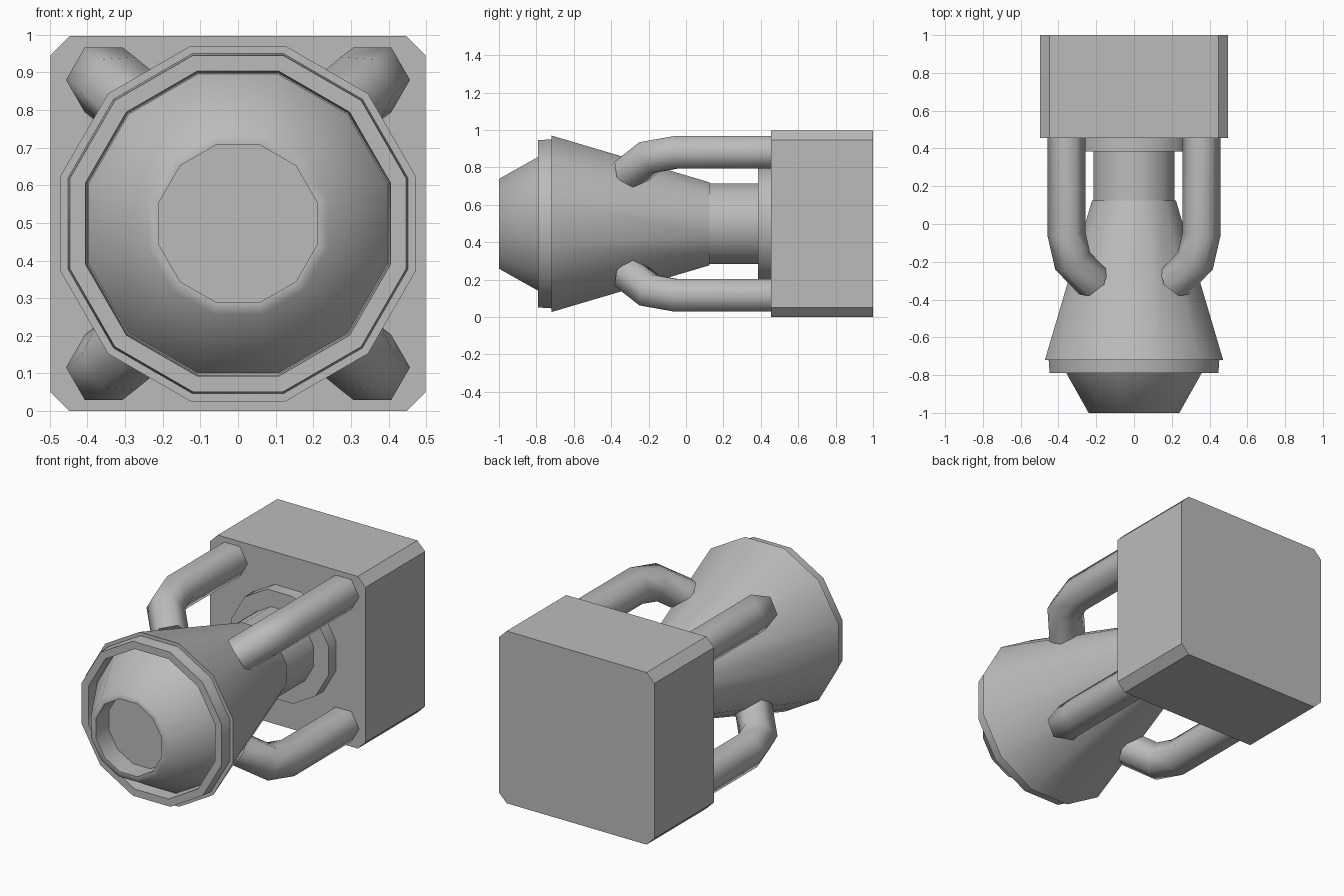
import bpy, bmesh
from math import radians, cos, sin, tau
from mathutils import Vector

if "Cube" in bpy.data.objects:
    bpy.data.objects.remove(bpy.data.objects["Cube"])

CZ = 0.498  # height of the central axis

grey = bpy.data.materials.new("plain grey")
grey.use_nodes = True
grey.diffuse_color = (0.5, 0.5, 0.5, 1)
grey.node_tree.nodes["Principled BSDF"].inputs["Base Color"].default_value = (0.5, 0.5, 0.5, 1)


def finish(name, bm, smooth=None):
    bmesh.ops.recalc_face_normals(bm, faces=bm.faces)
    mesh = bpy.data.meshes.new(name)
    bm.to_mesh(mesh)
    bm.free()
    mesh.materials.append(grey)
    obj = bpy.data.objects.new(name, mesh)
    obj.location.z = CZ
    bpy.context.collection.objects.link(obj)
    if smooth:
        bpy.ops.object.select_all(action='DESELECT')
        obj.select_set(True)
        bpy.context.view_layer.objects.active = obj
        bpy.ops.object.shade_smooth_by_angle(angle=radians(smooth))
    return obj


def skin(rings, closed=False):
    """Bridge successive rings of points; cap the ends unless closed."""
    bm = bmesh.new()
    loops = [[bm.verts.new(p) for p in ring] for ring in rings]
    n = len(loops[0])
    pairs = list(zip(loops, loops[1:]))
    if closed:
        pairs.append((loops[-1], loops[0]))
    for a, b in pairs:
        for i in range(n):
            j = (i + 1) % n
            bm.faces.new((a[i], a[j], b[j], b[i]))
    if not closed:
        bm.faces.new(loops[0])
        bm.faces.new(loops[-1])
    return bm


def turned(name, profile, smooth=40, closed=False):
    """Twelve-sided solid along y from (flat radius, y) pairs."""
    angles = [tau * (i + 0.5) / 12 for i in range(12)]
    k = 1 / cos(tau / 24)
    rings = [[(r * k * cos(a), y, r * k * sin(a)) for a in angles] for r, y in profile]
    return finish(name, skin(rings, closed), smooth)


# Rear block with chamfered long edges
bm = bmesh.new()
bmesh.ops.create_cube(bm, size=1)
for v in bm.verts:
    v.co = (v.co.x * 2 * CZ, 0.455 if v.co.y < 0 else 1, v.co.z * 2 * CZ)
long_edges = [e for e in bm.edges if abs(e.verts[0].co.y - e.verts[1].co.y) > 0.1]
bmesh.ops.bevel(bm, geom=long_edges, offset=0.05, segments=1, affect='EDGES')
finish("rear_block", bm)

# Central stack
turned("flange", [(0.31, 0.46), (0.31, 0.385)])
turned("neck", [(0.215, 0.39), (0.215, 0.12)])
turned("nozzle_body", [(0.222, 0.125), (0.472, -0.72)])
turned("front_ring", [(0.452, -0.715), (0.447, -0.79), (0.405, -0.79), (0.4, -0.715)], closed=True)
turned("hollow_tip", [(0.4, -0.715), (0.24, -1), (0.21, -1), (0.21, -0.88)], smooth=65)

# Bent hexagonal struts, mirrored to all four corners
path = [Vector(p) for p in ((0.357, 0.46, 0.382), (0.357, -0.055, 0.382),
                            (0.325, -0.195, 0.357), (0.215, -0.31, 0.267))]
dirs = [(b - a).normalized() for a, b in zip(path, path[1:])]
ring = [path[0] + Vector((0.1 * cos(tau * i / 6), 0, 0.1 * sin(tau * i / 6))) for i in range(6)]
rings = [ring]
for i, d in enumerate(dirs):
    normal = d + dirs[min(i + 1, len(dirs) - 1)]  # mitre plane at each bend
    ring = [p + d * ((path[i + 1] - p).dot(normal) / d.dot(normal)) for p in ring]
    rings.append(ring)
struts = finish("struts", skin(rings), 65)
mirror = struts.modifiers.new("corners", 'MIRROR')
mirror.use_axis = (True, False, True)
mirror.use_mirror_merge = False
struts.modifiers.move(len(struts.modifiers) - 1, 0)
